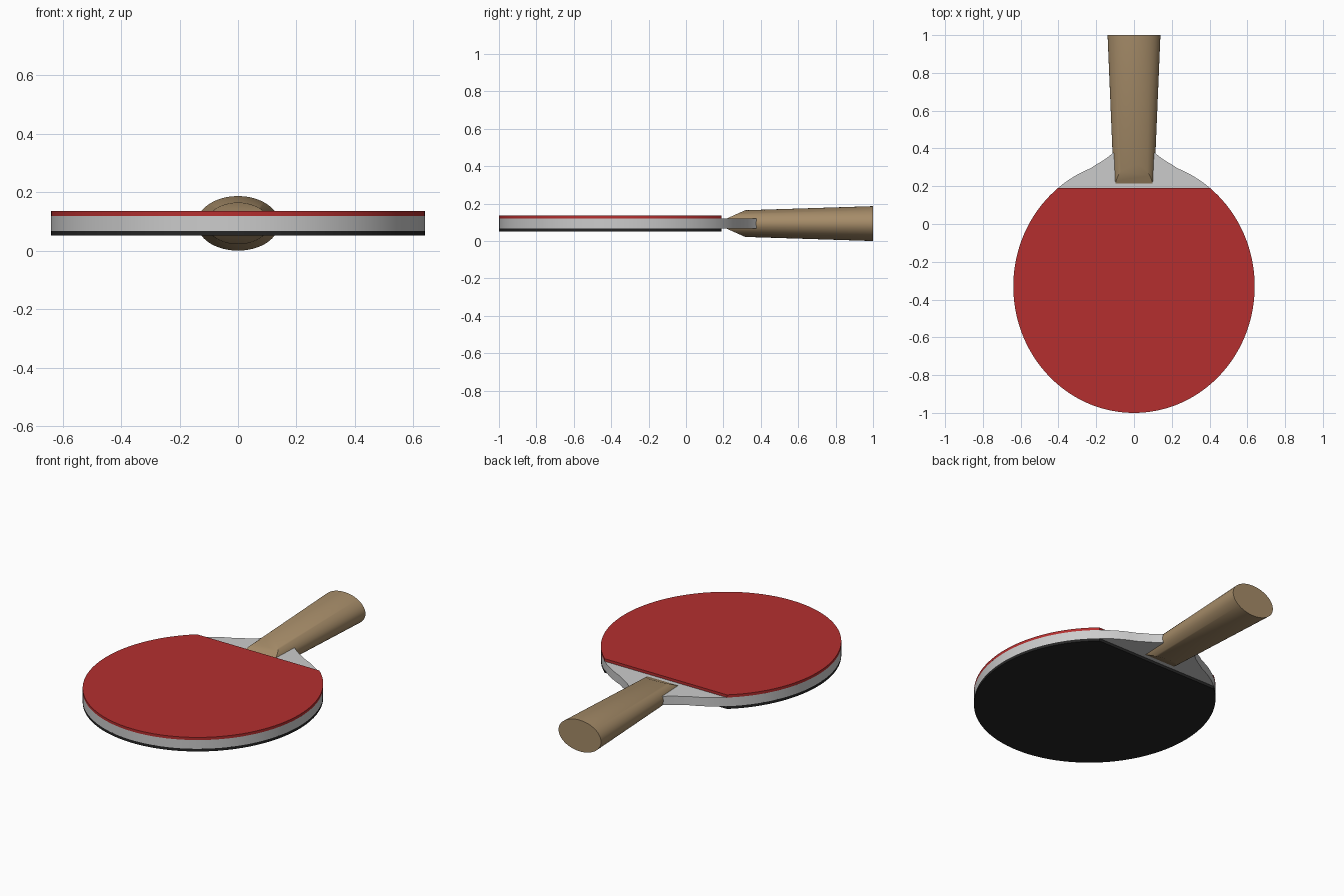
import bpy, bmesh, math
from mathutils import Vector

if "Cube" in bpy.data.objects:
    bpy.data.objects.remove(bpy.data.objects["Cube"])

ZC = 0.0932            # mid-plane height of the paddle
CY, RX, RY = -0.33, 0.639, 0.67   # blade ellipse
CUT = 0.19             # straight edge of the rubber


def finish(bm, name, color=None):
    bmesh.ops.recalc_face_normals(bm, faces=bm.faces)
    me = bpy.data.meshes.new(name)
    bm.to_mesh(me)
    bm.free()
    ob = bpy.data.objects.new(name, me)
    bpy.context.collection.objects.link(ob)
    if color:
        mat = bpy.data.materials.new(name + "_color")
        mat.diffuse_color = (*color, 1)
        mat.use_nodes = True
        mat.node_tree.nodes["Principled BSDF"].inputs["Base Color"].default_value = mat.diffuse_color
        me.materials.append(mat)
    bpy.ops.object.select_all(action='DESELECT')
    ob.select_set(True)
    bpy.context.view_layer.objects.active = ob
    bpy.ops.object.shade_smooth_by_angle(angle=math.radians(35))
    return ob


def half_outline(y_end, n=56):
    """Right half of the ellipse, from the bottom tip up to y_end."""
    a1 = math.asin((y_end - CY) / RY)
    angles = [-math.pi / 2 + (a1 + math.pi / 2) * i / n for i in range(n + 1)]
    return [(RX * math.cos(a), CY + RY * math.sin(a)) for a in angles]


def plate(name, half, z0, z1, color=None):
    """Mirror a half outline in x and extrude it between two heights."""
    pts = half + [(-x, y) for x, y in reversed(half[1:])]
    bm = bmesh.new()
    face = bm.faces.new([bm.verts.new((x, y, z0)) for x, y in pts])
    ext = bmesh.ops.extrude_face_region(bm, geom=[face])
    verts = [g for g in ext["geom"] if isinstance(g, bmesh.types.BMVert)]
    bmesh.ops.translate(bm, verts=verts, vec=(0, 0, z1 - z0))
    return finish(bm, name, color)


# blade: ellipse flaring into the neck
neck = [(0.2, 0.315), (0.172, 0.331), (0.147, 0.348), (0.127, 0.363), (0.112, 0.376)]
plate("blade", half_outline(0.295) + neck, ZC - 0.026, ZC + 0.026)

# rubber sheets
sheet = half_outline(CUT)
plate("red_rubber", sheet, ZC + 0.026, ZC + 0.042, (0.46, 0.028, 0.028))
plate("black_rubber", sheet, ZC - 0.042, ZC - 0.026, (0.019, 0.019, 0.019))

# handle: tapered elliptical rod
N = 64
bm = bmesh.new()
rings = []
for y, rx, rz in ((0.215, 0.107, 0.068), (1.0, 0.14, ZC)):
    rings.append([bm.verts.new((rx * math.cos(2 * math.pi * i / N), y,
                                ZC + rz * math.sin(2 * math.pi * i / N))) for i in range(N)])
for i in range(N):
    j = (i + 1) % N
    bm.faces.new((rings[0][i], rings[0][j], rings[1][j], rings[1][i]))
for ring in rings:
    bm.faces.new(ring)

# slanted flats where the handle meets the blade, top and bottom
for s in (1, -1):
    cut = bmesh.ops.bisect_plane(
        bm, geom=bm.verts[:] + bm.edges[:] + bm.faces[:],
        plane_co=(0, 0.215, ZC + s * 0.026),
        plane_no=Vector((0, -0.046, s * 0.103)).normalized(), clear_outer=True)
    edges = [g for g in cut["geom_cut"] if isinstance(g, bmesh.types.BMEdge)]
    bmesh.ops.holes_fill(bm, edges=edges)
finish(bm, "handle", (0.38, 0.262, 0.14))
